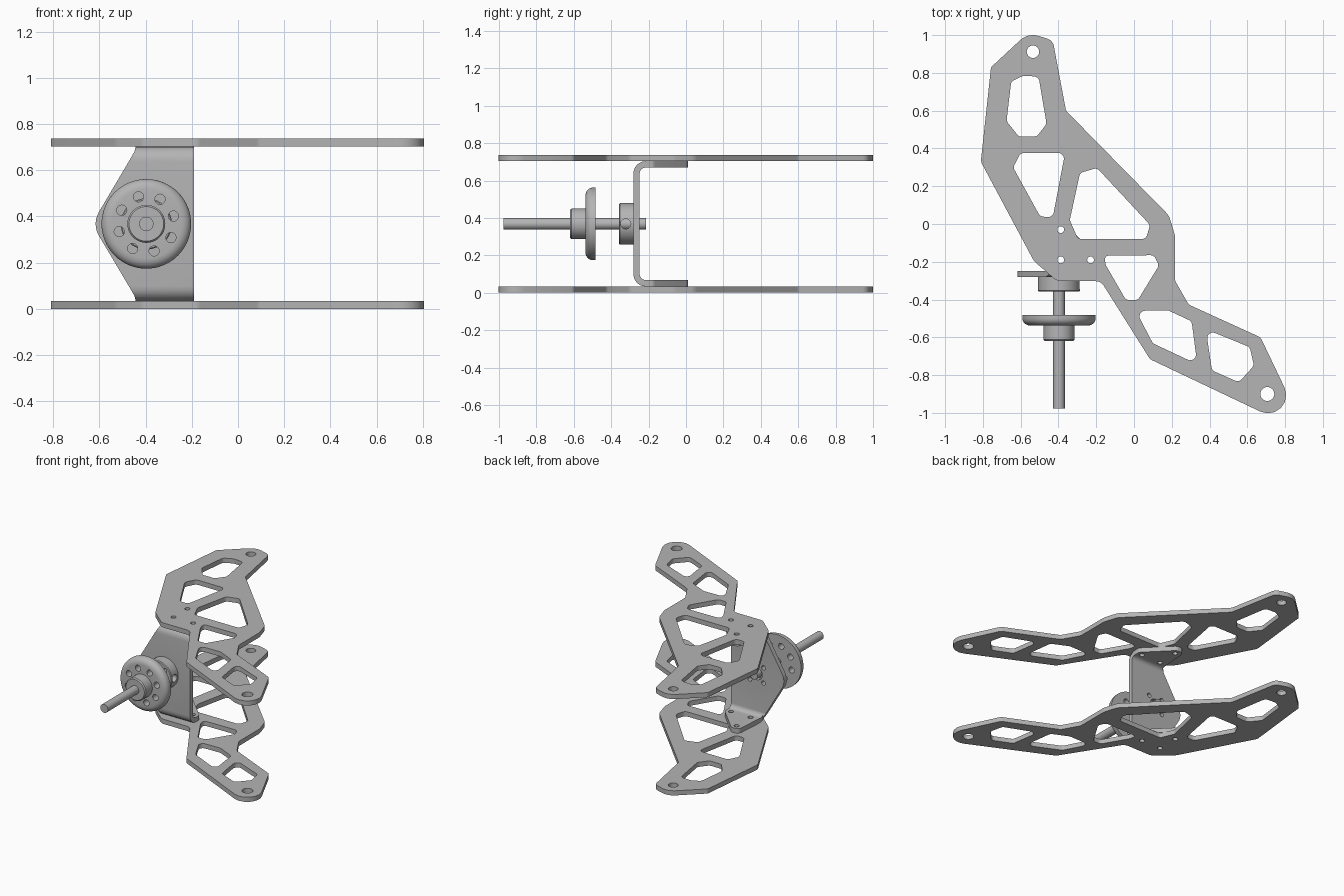
import bpy, bmesh, math
from mathutils import Vector

cube = bpy.data.objects.get("Cube")
if cube:
    bpy.data.objects.remove(cube, do_unlink=True)

metal = bpy.data.materials.new("grey metal")
metal.use_nodes = True
GREY = (0.46, 0.46, 0.46, 1)
metal.diffuse_color = GREY
metal.node_tree.nodes["Principled BSDF"].inputs["Base Color"].default_value = GREY

AXLE_X, AXLE_Z = -0.397, 0.368
THICK, HEIGHT = 0.034, 0.737


def finish(name, bm):
    """Turn a bmesh into a named, coloured object."""
    bmesh.ops.recalc_face_normals(bm, faces=bm.faces)
    mesh = bpy.data.meshes.new(name)
    bm.to_mesh(mesh)
    bm.free()
    mesh.materials.append(metal)
    obj = bpy.data.objects.new(name, mesh)
    bpy.context.collection.objects.link(obj)
    return obj


def rounded(points, radius=0.03, steps=6):
    """Fillet a polygon; a third value in a point overrides the radius."""
    out = []
    for i, pt in enumerate(points):
        p = Vector(pt[:2])
        r = pt[2] if len(pt) > 2 else radius
        if r == 0:
            out.append(p)
            continue
        a = Vector(points[i - 1][:2]) - p
        b = Vector(points[(i + 1) % len(points)][:2]) - p
        half = a.angle(b) / 2
        t = min(r / math.tan(half), 0.48 * min(a.length, b.length))
        a.normalize()
        b.normalize()
        r = t * math.tan(half)
        centre = p + (a + b).normalized() * (r / math.sin(half))
        start, end = p + a * t - centre, p + b * t - centre
        for k in range(steps + 1):
            f = k / steps
            w0 = math.sin((1 - f) * (math.pi - 2 * half))
            w1 = math.sin(f * (math.pi - 2 * half))
            out.append(centre + (start * w0 + end * w1).normalized() * r)
    return out


def circle(u, v, r, n=24):
    return [Vector((u + r * math.cos(math.tau * k / n), v + r * math.sin(math.tau * k / n)))
            for k in range(n)]


def ring(count, radius, r, start):
    """Circles spaced evenly round the axle."""
    return [circle(AXLE_X + radius * math.cos(start + math.tau * k / count),
                   AXLE_Z + radius * math.sin(start + math.tau * k / count), r)
            for k in range(count)]


def prism(name, loops, low, high, axis="z"):
    """Fill loops (inner ones become holes) and extrude along an axis."""
    place = {"z": lambda u, v, w: (u, v, w),
             "y": lambda u, v, w: (u, w, v),
             "x": lambda u, v, w: (w, u, v)}[axis]
    bm = bmesh.new()
    edges = []
    for loop in loops:
        vs = [bm.verts.new(place(p.x, p.y, low)) for p in loop]
        edges += [bm.edges.new((vs[i - 1], vs[i])) for i in range(len(vs))]
    bmesh.ops.triangle_fill(bm, edges=edges, use_beauty=True)
    res = bmesh.ops.extrude_face_region(bm, geom=bm.faces[:])
    moved = [g for g in res["geom"] if isinstance(g, bmesh.types.BMVert)]
    bmesh.ops.translate(bm, verts=moved, vec=Vector(place(0, 0, high - low)))
    return finish(name, bm)


def lathe(name, profile, steps=64):
    """Spin (radius, y) points round the axle."""
    bm = bmesh.new()
    vs = [bm.verts.new((AXLE_X + r, y, AXLE_Z)) for r, y in profile]
    edges = [bm.edges.new(pair) for pair in zip(vs, vs[1:])]
    bmesh.ops.spin(bm, geom=vs + edges, cent=(AXLE_X, 0, AXLE_Z), axis=(0, 1, 0),
                   angle=math.tau, steps=steps, use_duplicate=False)
    bmesh.ops.remove_doubles(bm, verts=bm.verts, dist=0.0005)
    return finish(name, bm)


def carve(obj, cutter, operation="DIFFERENCE"):
    """Apply a boolean and discard the cutter."""
    mod = obj.modifiers.new("carve", "BOOLEAN")
    mod.operation, mod.object, mod.solver = operation, cutter, "EXACT"
    bpy.context.view_layer.objects.active = obj
    bpy.ops.object.modifier_apply(modifier=mod.name)
    bpy.data.objects.remove(cutter, do_unlink=True)


# Side plates: rounded outline, lightening windows and bolt holes
outline = rounded([
    (-0.757, 0.83), (-0.56, 1.013, 0.1), (-0.43, 0.972, 0.05), (-0.36, 0.6),
    (0.185, 0.045, 0.08), (0.217, -0.06, 0.08), (0.217, -0.3, 0.05), (0.29, -0.427, 0.05),
    (0.67, -0.6, 0.04), (0.913, -1.109, 0.1), (0.085, -0.716, 0.04), (-0.175, -0.303, 0.05),
    (-0.407, -0.303, 0.06), (-0.53, -0.196, 0.1), (-0.811, 0.33, 0.05)])
windows = [
    [(-0.65, 0.755), (-0.585, 0.785), (-0.505, 0.78), (-0.463, 0.53),
     (-0.515, 0.463), (-0.61, 0.463), (-0.675, 0.545)],
    [(-0.64, 0.3), (-0.6, 0.376), (-0.365, 0.376), (-0.43, 0.035), (-0.497, 0.04)],
    [(-0.286, 0.27), (-0.196, 0.297), (0.085, -0.005), (0.063, -0.08),
     (-0.296, -0.08), (-0.34, 0.02)],
    [(-0.16, -0.168), (0.106, -0.165), (0.132, -0.22), (0.02, -0.403),
     (-0.042, -0.403), (-0.148, -0.22)],
    [(0.01, -0.46), (0.18, -0.457), (0.305, -0.515), (0.335, -0.742), (0.1, -0.632)],
    [(0.38, -0.557), (0.613, -0.652), (0.635, -0.75), (0.555, -0.838), (0.413, -0.775)]]
bolts = [(-0.388, -0.03), (-0.388, -0.19), (-0.23, -0.19)]
bolt_holes = [circle(u, v, 0.018, 16) for u, v in bolts]
end_holes = [circle(-0.535, 0.912, 0.033), circle(0.706, -0.9, 0.037)]
loops = [outline] + [rounded(w) for w in windows] + bolt_holes + end_holes
parts = [prism("lower_plate", loops, 0, THICK),
         prism("upper_plate", loops, HEIGHT - THICK, HEIGHT)]

# Bent bracket: channel section trimmed by its front and top outlines
low, high = THICK, HEIGHT - THICK
front, inner, tip = -0.281, -0.248, 0.05
bracket = prism("bracket", [rounded([
    (tip, low, 0), (front, low, 0.065), (front, high, 0.065), (tip, high, 0),
    (tip, high - THICK, 0), (inner, high - THICK, 0.032),
    (inner, low + THICK, 0.032), (tip, low + THICK, 0)])], -0.7, -0.19, "x")
carve(bracket, prism("front_trim", [rounded([
    (-0.19, -0.05, 0), (-0.44, -0.05, 0), (-0.445, 0.05, 0.05), (-0.469, 0.092, 0.05),
    (-0.633, AXLE_Z, 0.1), (-0.469, 0.645, 0.05), (-0.445, 0.687, 0.05),
    (-0.44, 0.8, 0), (-0.19, 0.8, 0)])], -0.5, 0.2, "y"), "INTERSECT")
carve(bracket, prism("top_trim", [rounded([
    (-0.7, -0.4, 0), (-0.7, -0.24, 0), (-0.45, -0.24, 0), (-0.43, 0.01, 0.04),
    (-0.372, 0.01, 0.04), (-0.188, -0.176, 0.04), (-0.188, -0.4, 0)])],
    -0.1, 0.9), "INTERSECT")
carve(bracket, prism("bolt_cutter", bolt_holes, -0.1, 0.9))
mount_holes = ring(4, 0.078, 0.016, math.pi / 4)
carve(bracket, prism("web_cutter", [circle(AXLE_X, AXLE_Z, 0.045)] + mount_holes,
                     -0.4, -0.2, "y"))

# Shaft collar with mounting holes and a set-screw hole
collar = lathe("collar", [(0.03, -0.358), (0.106, -0.358), (0.111, -0.353),
                          (0.111, front), (0.03, front), (0.03, -0.358)])
carve(collar, prism("mount_cutter", mount_holes, -0.5, -0.2, "y"))
carve(collar, prism("screw_cutter", [circle(-0.322, AXLE_Z, 0.027)], AXLE_X, -0.2, "x"))

# Axle
axle = lathe("axle", [(0, -0.977), (0.031, -0.977), (0.031, -0.215), (0, -0.215)], 32)

# Round-edged disc with a hub and a ring of holes
rim = [(0.15 + 0.044 * math.sin(a), -0.5 - 0.038 * math.cos(a))
       for a in (math.pi / 2 * k / 6 for k in range(7))]
disc = lathe("disc", [(0.03, -0.62), (0.055, -0.62), (0.075, -0.62), (0.082, -0.612),
                      (0.082, -0.538)] + rim + [(0.194, -0.483), (0.03, -0.483), (0.03, -0.62)])
carve(disc, prism("disc_cutter", ring(8, 0.122, 0.022, math.radians(16)), -0.7, -0.4, "y"))

# Smooth the curved faces, keep machined edges crisp
bpy.ops.object.select_all(action="DESELECT")
for obj in parts + [bracket, collar, axle, disc]:
    obj.select_set(True)
    bpy.context.view_layer.objects.active = obj
bpy.ops.object.shade_smooth_by_angle(angle=math.radians(30))
